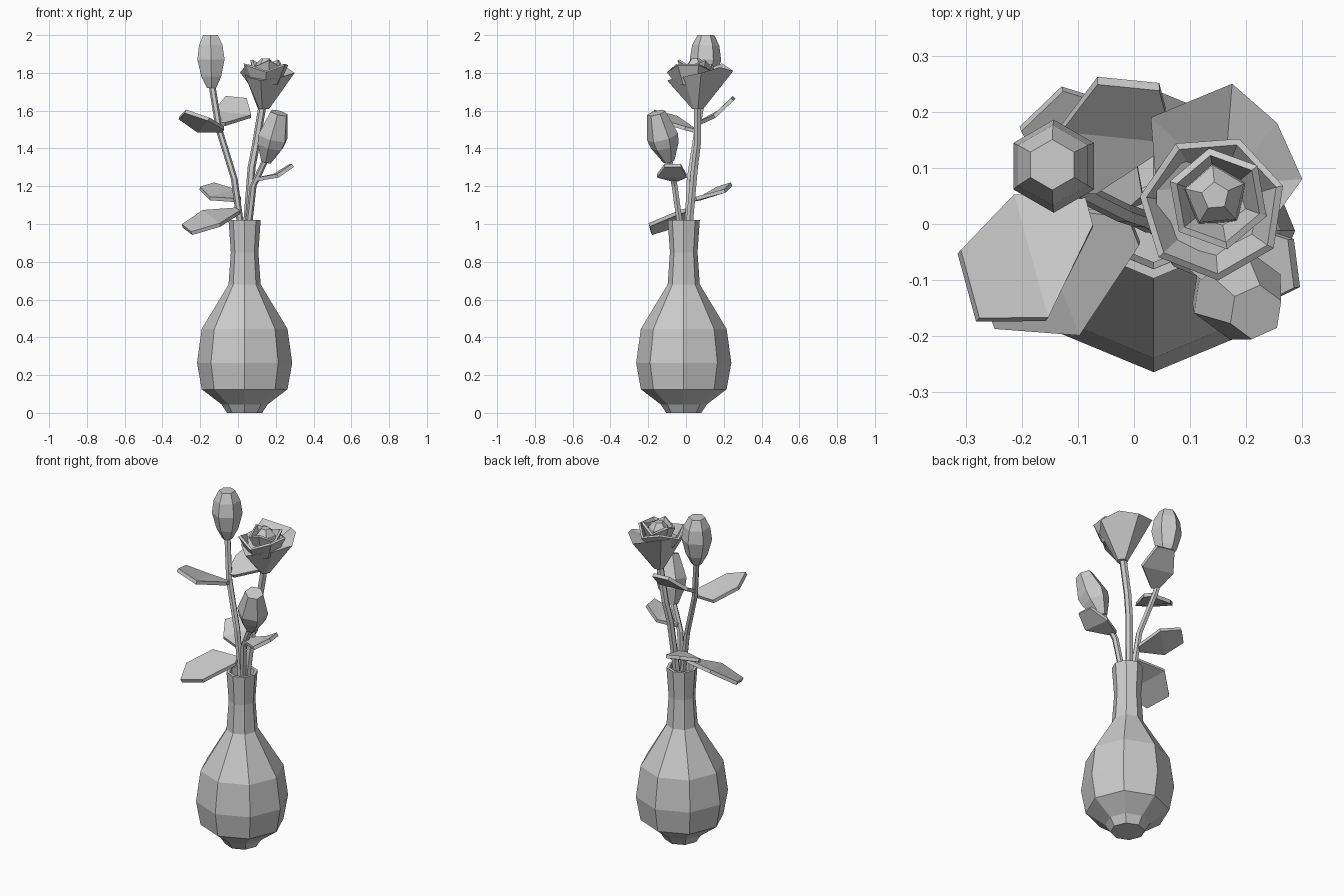
import bpy, math
from mathutils import Vector

if "Cube" in bpy.data.objects:
    bpy.data.objects.remove(bpy.data.objects["Cube"])


def make(name, verts, faces, thickness=0):
    me = bpy.data.meshes.new(name)
    me.from_pydata([tuple(v) for v in verts], [], faces)
    me.update()
    ob = bpy.data.objects.new(name, me)
    bpy.context.collection.objects.link(ob)
    if thickness:
        m = ob.modifiers.new("thickness", 'SOLIDIFY')
        m.thickness = thickness
        m.offset = 0
    return ob


def bridge(rings, sides, caps=True):
    faces = []
    for k in range(rings - 1):
        for i in range(sides):
            j = (i + 1) % sides
            faces.append((k*sides + i, k*sides + j, (k+1)*sides + j, (k+1)*sides + i))
    if caps:
        faces.append(tuple(reversed(range(sides))))
        faces.append(tuple(range((rings-1)*sides, rings*sides)))
    return faces


def lathe(name, profile, sides, base, axis=(0, 0, 1), phase=0):
    """Spin (radius, height) pairs around an axis starting at base."""
    q = Vector((0, 0, 1)).rotation_difference(Vector(axis))
    verts = []
    for r, h in profile:
        for i in range(sides):
            a = phase + 2*math.pi*i/sides
            verts.append(Vector(base) + q @ Vector((r*math.cos(a), r*math.sin(a), h)))
    return make(name, verts, bridge(len(profile), sides))


def stem(name, path, r=0.018, sides=6):
    verts = [(x + r*math.cos(i*math.tau/sides), y + r*math.sin(i*math.tau/sides), z)
             for x, y, z in path for i in range(sides)]
    return make(name, verts, bridge(len(path), sides))


def leaf(name, base, mid, tip, side):
    """Six-cornered leaf plate bent across its widest line."""
    s = Vector(side)
    verts = []
    for c, w in ((base, 0.22), (mid, 1), (tip, 0.55)):
        c = Vector(c)
        verts += [c - s*w, c + s*w]
    return make(name, verts, [(0, 1, 3, 2), (2, 3, 5, 4)], 0.02)


# vase with inner wall
lathe("vase", [(0.093, 0), (0.122, 0.045), (0.227, 0.125), (0.252, 0.265), (0.227, 0.445),
               (0.085, 0.68), (0.073, 0.85), (0.085, 1.02), (0.068, 1.02), (0.056, 0.85),
               (0.066, 0.68), (0.2, 0.44), (0.2, 0.14), (0.09, 0.06)],
      8, (0.035, -0.012, 0))

# stems
stem("tall_bud_stem", [(0.03, 0, 0.6), (0.01, 0.01, 1.02), (-0.02, 0.02, 1.24),
                       (-0.10, 0.06, 1.5), (-0.14, 0.1, 1.75)])
stem("rose_stem", [(0.04, 0, 0.6), (0.05, 0.02, 1.02), (0.072, 0.045, 1.3),
                   (0.095, 0.06, 1.42), (0.13, 0.062, 1.63)], 0.021)
stem("small_bud_stem", [(0.04, 0, 0.6), (0.06, -0.035, 1.02), (0.08, -0.06, 1.2),
                        (0.15, -0.09, 1.35)])

# closed buds
lathe("tall_bud", [(0.028, 0), (0.06, 0.06), (0.083, 0.15), (0.072, 0.225), (0.045, 0.28)],
      6, (-0.14, 0.10, 1.72), (-0.02, 0.02, 1), math.pi/6)
lathe("small_bud", [(0.03, 0), (0.075, 0.09), (0.085, 0.14), (0.05, 0.275)],
      6, (0.15, -0.09, 1.33), (0.26, -0.26, 1), 0.4)

# open rose: an irregular outer cup, then nested petal rings
outer = [(0.12, -0.10, 1.76), (0.235, -0.01, 1.78), (0.30, 0.08, 1.8), (0.255, 0.18, 1.83),
         (0.175, 0.25, 1.81), (0.03, 0.19, 1.85), (0.04, 0.06, 1.80), (0.04, -0.03, 1.78)]
n = len(outer)
low = Vector((0.135, 0.062, 1.61))
cup = []
for p in outer:
    d = Vector((p[0] - 0.155, p[1] - 0.075, 0)).normalized()
    cup.append(low + d*0.03)
cup += [Vector(p) for p in outer]
cup += [Vector((0.16, 0.07, 1.78)) + (Vector(p) - Vector((0.16, 0.07, p[2])))*0.4 for p in outer]
make("rose_outer_petals", cup, bridge(3, n))


def petals(name, center, r0, r1, z0, z1, sides, phase):
    verts = []
    for r, z, wave in ((r0, z0, 0), (r1, z1, 0.018)):
        for i in range(sides):
            a = phase + math.tau*i/sides
            verts.append((center[0] + r*math.cos(a), center[1] + r*math.sin(a),
                          z + wave*(-1)**i))
    return make(name, verts, bridge(2, sides, False), 0.014)


petals("rose_middle_petals", (0.14, 0.03), 0.075, 0.125, 1.74, 1.825, 7, 0.3)
petals("rose_inner_petals", (0.15, 0.045), 0.05, 0.085, 1.76, 1.85, 6, 0.7)
lathe("rose_heart", [(0.06, 0), (0.055, 0.07), (0.025, 0.105)], 5, (0.145, 0.05, 1.77),
      (0, 0, 1), 0.4)

# leaves
leaf("upper_left_leaf", (-0.08, 0.02, 1.50), (-0.185, -0.06, 1.525), (-0.295, -0.11, 1.58),
     (0.03, -0.11, 0.03))
leaf("upper_back_leaf", (-0.09, 0.06, 1.53), (-0.03, 0.16, 1.58), (-0.01, 0.25, 1.665),
     (0.1, -0.01, -0.01))
leaf("lower_left_leaf", (0.0, -0.01, 1.07), (-0.14, -0.08, 1.03), (-0.27, -0.12, 0.97),
     (0.045, -0.115, -0.035))
leaf("lower_back_leaf", (0.0, 0.04, 1.13), (-0.08, 0.14, 1.155), (-0.165, 0.205, 1.2),
     (0.068, 0.065, 0.02))
leaf("right_leaf", (0.09, -0.06, 1.235), (0.20, -0.075, 1.255), (0.285, -0.07, 1.31),
     (0.01, -0.078, 0))
